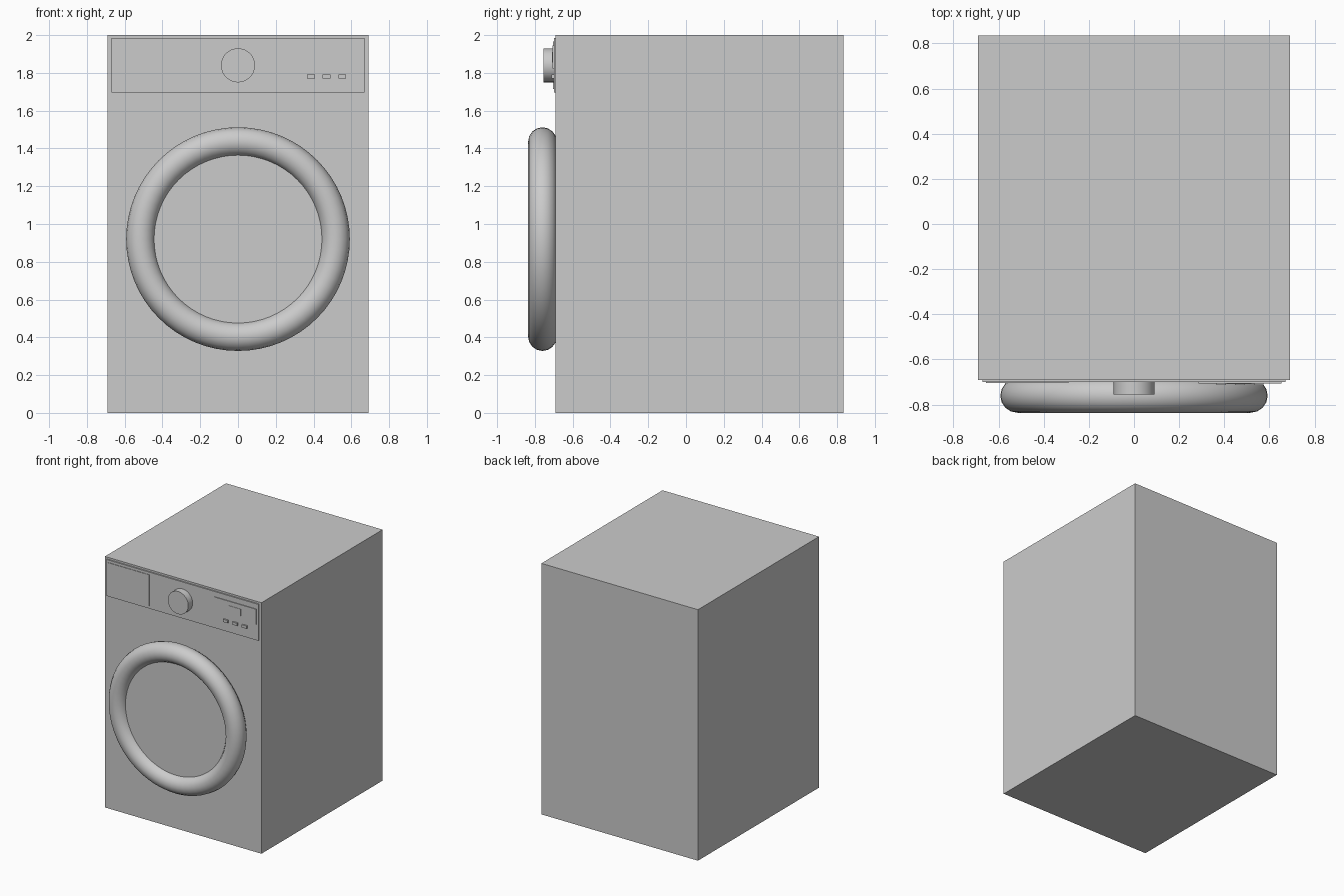
import bpy
from math import pi

if "Cube" in bpy.data.objects:
    bpy.data.objects.remove(bpy.data.objects["Cube"])


def box(name, x, y, z):
    """Axis-aligned box from (min, max) ranges."""
    bpy.ops.mesh.primitive_cube_add(size=1, location=[sum(r) / 2 for r in (x, y, z)])
    ob = bpy.context.object
    ob.name = name
    ob.scale = [r[1] - r[0] for r in (x, y, z)]
    bpy.ops.object.transform_apply(location=False, rotation=False, scale=True)
    return ob


def disc(name, radius, y, z, sides=48):
    """Short cylinder facing the front, spanning the y range."""
    bpy.ops.mesh.primitive_cylinder_add(vertices=sides, radius=radius, depth=y[1] - y[0],
                                        location=(0, sum(y) / 2, z), rotation=(pi / 2, 0, 0))
    ob = bpy.context.object
    ob.name = name
    bpy.ops.object.shade_smooth_by_angle(angle=pi / 6)
    return ob


FRONT = -0.69

# Cabinet
box("cabinet", (-0.69, 0.69), (FRONT, 0.835), (0, 2))

# Control panel with detergent drawer and display
box("control_panel", (-0.67, 0.67), (-0.70, FRONT + 0.01), (1.695, 1.985))
box("detergent_drawer", (-0.655, -0.29), (-0.704, FRONT), (1.715, 1.965))
box("display", (0.285, 0.653), (-0.706, FRONT), (1.822, 1.944))
box("display_readout", (0.41, 0.52), (-0.709, FRONT), (1.855, 1.91))

# Buttons under the display
for i in range(3):
    cx = 0.386 + i * 0.083
    box(f"button_{i + 1}", (cx - 0.021, cx + 0.021), (-0.712, FRONT), (1.769, 1.791))

# Program dial
disc("dial", 0.09, (-0.755, FRONT), 1.84)

# Round door: ring and glass
bpy.ops.mesh.primitive_torus_add(major_radius=0.516, minor_radius=0.076, major_segments=64,
                                 minor_segments=16, location=(0, -0.76, 0.92),
                                 rotation=(pi / 2, 0, 0))
bpy.context.object.name = "door_ring"
bpy.ops.object.shade_smooth()
disc("door_glass", 0.46, (-0.782, FRONT), 0.92, 64)
